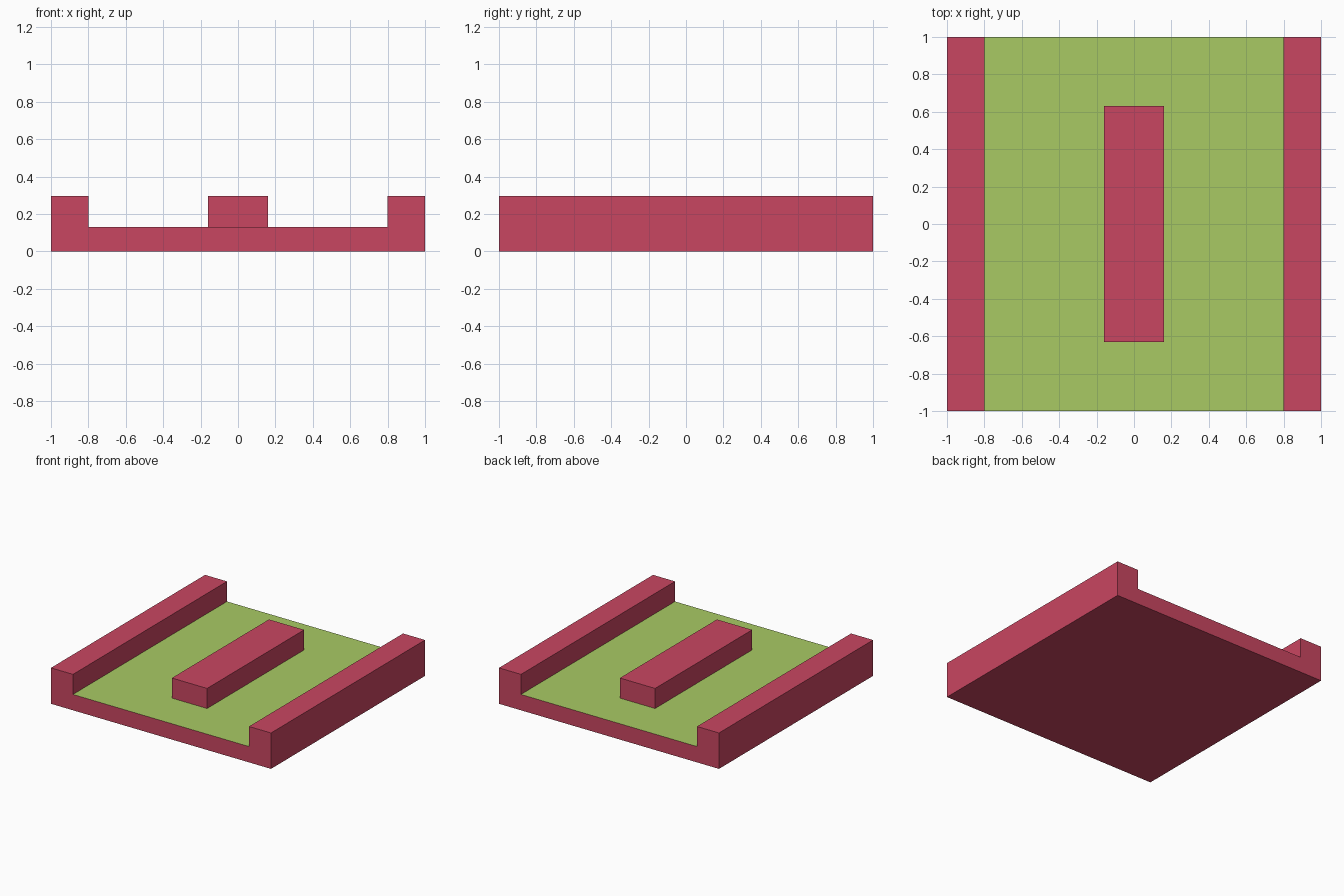
import bpy, bmesh
from mathutils import Vector

if "Cube" in bpy.data.objects:
    bpy.data.objects.remove(bpy.data.objects["Cube"])


def make_material(name, rgb):
    mat = bpy.data.materials.new(name)
    mat.diffuse_color = (*rgb, 1.0)
    mat.use_nodes = True
    mat.node_tree.nodes["Principled BSDF"].inputs["Base Color"].default_value = mat.diffuse_color
    return mat


RED = make_material("raspberry red", (0.584, 0.061, 0.120))
GREEN = make_material("lime green", (0.397, 0.591, 0.127))

HALF = 1.0      # half width and half depth of the tray
INNER = 0.80    # inner edge of the side rails
FLOOR = 0.13    # height of the sunken floor
TOP = 0.295     # height of rails and centre block


def extrude_profile(name, profile, half_depth, materials):
    """Extrude an x/z profile along y, centred on y = 0."""
    bm = bmesh.new()
    face = bm.faces.new([bm.verts.new((x, -half_depth, z)) for x, z in profile])
    geom = bmesh.ops.extrude_face_region(bm, geom=[face])["geom"]
    verts = [g for g in geom if isinstance(g, bmesh.types.BMVert)]
    bmesh.ops.translate(bm, verts=verts, vec=Vector((0, 2 * half_depth, 0)))
    bmesh.ops.recalc_face_normals(bm, faces=bm.faces)
    # upward faces at floor height take the second colour
    if len(materials) > 1:
        for f in bm.faces:
            if f.normal.z > 0.9 and abs(f.calc_center_median().z - FLOOR) < 0.001:
                f.material_index = 1
    mesh = bpy.data.meshes.new(name)
    bm.to_mesh(mesh)
    bm.free()
    for mat in materials:
        mesh.materials.append(mat)
    obj = bpy.data.objects.new(name, mesh)
    bpy.context.collection.objects.link(obj)
    return obj


# Tray: base with a raised rail on each side and a green floor
right = [(HALF, 0), (HALF, TOP), (INNER, TOP), (INNER, FLOOR)]
left = [(-x, z) for x, z in reversed(right)]
extrude_profile("tray", right + left, HALF, [RED, GREEN])

# Raised block in the middle of the floor
block = [(-0.16, FLOOR), (0.16, FLOOR), (0.16, TOP), (-0.16, TOP)]
extrude_profile("centre_block", block, 0.63, [RED])
